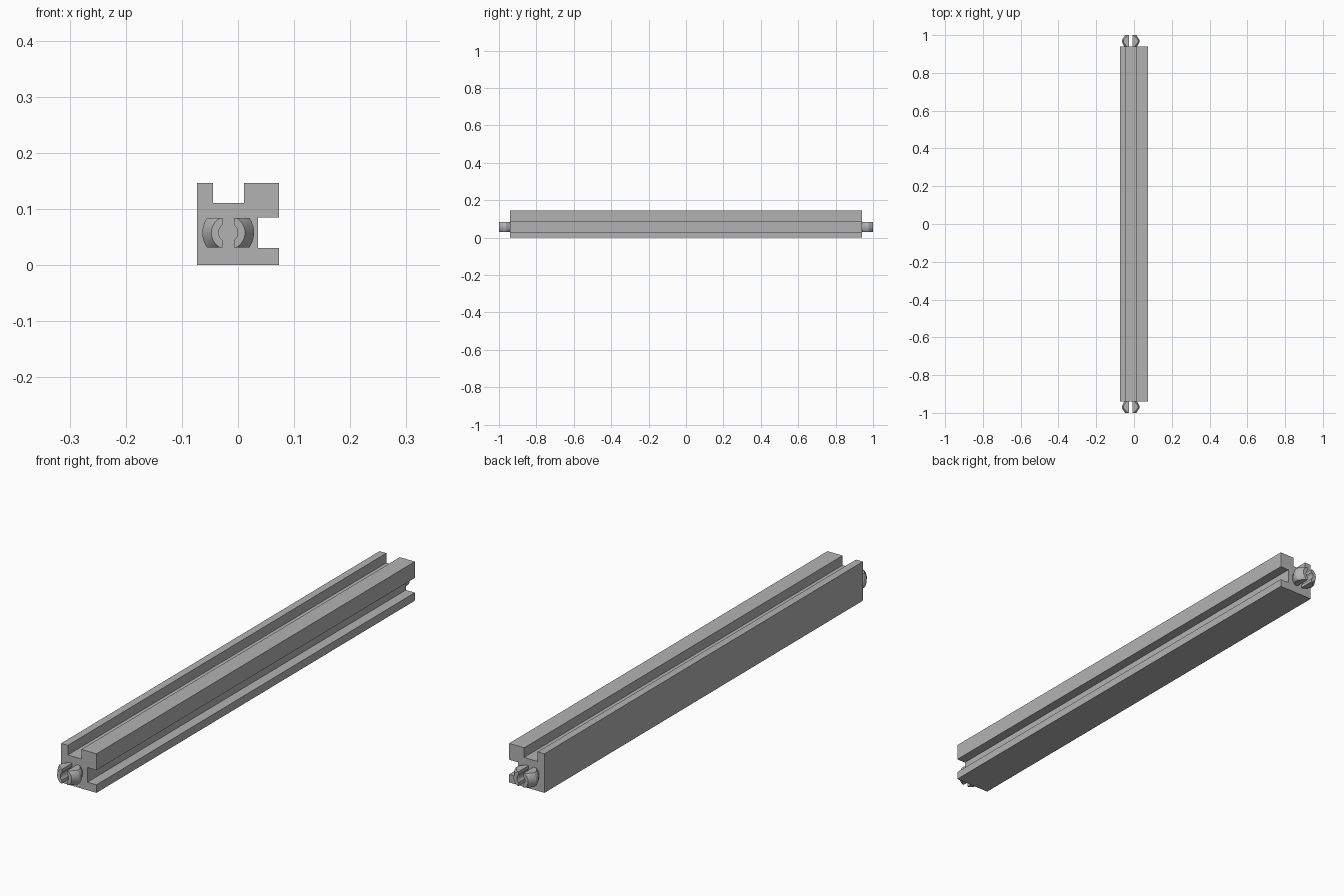
import bpy, bmesh, math
from mathutils import Matrix, Vector

cube = bpy.data.objects.get("Cube")
if cube:
    bpy.data.objects.remove(cube, do_unlink=True)

grey = bpy.data.materials.new("plain_grey")
grey.use_nodes = True
colour = (0.45, 0.45, 0.45, 1)
grey.diffuse_color = colour
grey.node_tree.nodes["Principled BSDF"].inputs["Base Color"].default_value = colour

HALF = 0.073        # half width of the beam
END = 0.94          # beam end face
PEG = Vector((-0.0175, 0, 0.0575))


def add_object(name, bm):
    bmesh.ops.recalc_face_normals(bm, faces=bm.faces)
    mesh = bpy.data.meshes.new(name)
    bm.to_mesh(mesh)
    bm.free()
    mesh.materials.append(grey)
    obj = bpy.data.objects.new(name, mesh)
    bpy.context.collection.objects.link(obj)
    return obj


# Beam: square section with one groove on top and one on the side
section = [(-HALF, 0), (HALF, 0), (HALF, 0.03), (0.036, 0.03),
           (0.036, 0.085), (HALF, 0.085), (HALF, 0.146), (0.011, 0.146),
           (0.011, 0.11), (-0.045, 0.11), (-0.045, 0.146), (-HALF, 0.146)]
bm = bmesh.new()
face = bm.faces.new([bm.verts.new((x, -END, z)) for x, z in section])
new = bmesh.ops.extrude_face_region(bm, geom=[face])["geom"]
bmesh.ops.translate(bm, vec=(0, 2 * END, 0),
                    verts=[v for v in new if isinstance(v, bmesh.types.BMVert)])
add_object("grooved_beam", bm)


def slice_off(bm, point, normal):
    """Cut away the side the normal points to and cap the cut."""
    cut = bmesh.ops.bisect_plane(bm, geom=bm.verts[:] + bm.edges[:] + bm.faces[:],
                                 plane_co=point, plane_no=normal, clear_outer=True)
    edges = [e for e in cut["geom_cut"] if isinstance(e, bmesh.types.BMEdge)]
    bmesh.ops.edgeloop_fill(bm, edges=edges)


def clip_prong(name, side, end):
    """Half of a split snap peg: a turned ring with flat top, bottom and slot."""
    profile = [(0.017, END), (0.034, END), (0.046, 0.962),
               (0.046, 0.975), (0.03, 1.0), (0.017, 1.0)]
    bm = bmesh.new()
    verts = [bm.verts.new((r, y, 0)) for r, y in profile]
    edges = [bm.edges.new((verts[i - 1], verts[i])) for i in range(len(verts))]
    bmesh.ops.spin(bm, geom=verts + edges, axis=(0, 1, 0), cent=(0, 0, 0),
                   angle=math.tau, steps=48, use_merge=True)
    bmesh.ops.remove_doubles(bm, verts=bm.verts, dist=1e-5)
    for z in (-1, 1):
        slice_off(bm, (0, 0, 0.0265 * z), (0, 0, z))
    slice_off(bm, (0.01, 0, 0), (-1, 0, 0))
    bmesh.ops.transform(bm, verts=bm.verts,
                        matrix=Matrix.Translation(PEG) @ Matrix.Diagonal((side, end, 1, 1)))
    obj = add_object(name, bm)
    bpy.ops.object.select_all(action="DESELECT")
    obj.select_set(True)
    bpy.context.view_layer.objects.active = obj
    bpy.ops.object.shade_smooth_by_angle(angle=math.radians(25))


# Split pegs at both ends
for end, end_name in ((-1, "front"), (1, "back")):
    for side, side_name in ((-1, "right"), (1, "left")):
        clip_prong(f"{end_name}_{side_name}_clip_prong", side, end)
